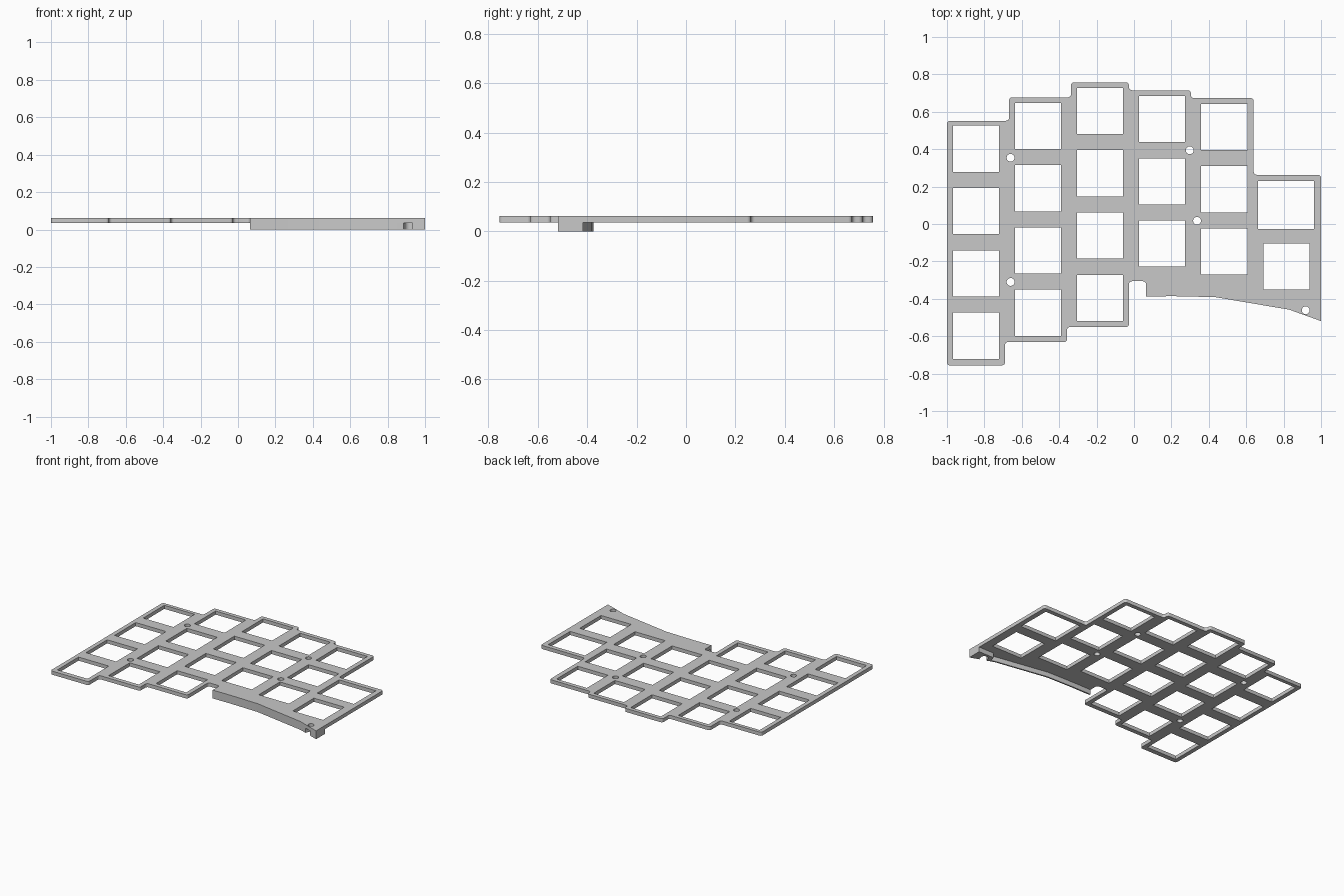
import bpy, bmesh, math
from mathutils import Vector

cube = bpy.data.objects.get("Cube")
if cube:
    bpy.data.objects.remove(cube, do_unlink=True)

grey = bpy.data.materials.new("plain grey")
grey.use_nodes = True
colour = (0.58, 0.58, 0.58, 1)
grey.diffuse_color = colour
grey.node_tree.nodes["Principled BSDF"].inputs["Base Color"].default_value = colour


def circle(x, y, r, start=0.0, sweep=math.tau, n=20):
    """Points along a circle or arc."""
    return [(x + r * math.cos(start + sweep * i / n),
             y + r * math.sin(start + sweep * i / n)) for i in range(n)]


def rectangle(x, y, w, h):
    return [(x + sx * w / 2, y + sy * h / 2)
            for sx, sy in ((-1, -1), (1, -1), (1, 1), (-1, 1))]


def round_corner(before, corner, after, radius, steps=4):
    """Replace a right-angled corner by a quarter circle."""
    a, p, b = Vector(before), Vector(corner), Vector(after)
    to_a = (a - p).normalized() * radius
    to_b = (b - p).normalized() * radius
    centre = p + to_a + to_b
    turns = [k / steps * math.pi / 2 for k in range(steps + 1)]
    return [tuple(centre - to_b * math.cos(t) - to_a * math.sin(t)) for t in turns]


def slab(name, loops, z0, z1):
    """Flat sheet from an outline and its holes, given a thickness."""
    curve = bpy.data.curves.new(name, 'CURVE')
    curve.dimensions = '2D'
    curve.fill_mode = 'BOTH'
    curve.extrude = (z1 - z0) / 2
    for loop in loops:
        spline = curve.splines.new('POLY')
        spline.points.add(len(loop) - 1)
        for point, (x, y) in zip(spline.points, loop):
            point.co = (x, y, 0, 1)
        spline.use_cyclic_u = True
    source = bpy.data.objects.new(name + " profile", curve)
    bpy.context.collection.objects.link(source)
    bpy.context.view_layer.update()
    graph = bpy.context.evaluated_depsgraph_get()
    mesh = bpy.data.meshes.new_from_object(source.evaluated_get(graph))
    bpy.data.objects.remove(source, do_unlink=True)
    bm = bmesh.new()
    bm.from_mesh(mesh)
    bmesh.ops.remove_doubles(bm, verts=bm.verts, dist=0.0002)
    bmesh.ops.translate(bm, verts=bm.verts, vec=(0, 0, (z0 + z1) / 2))
    bmesh.ops.recalc_face_normals(bm, faces=bm.faces)
    bm.to_mesh(mesh)
    bm.free()
    mesh.name = name
    mesh.materials.clear()
    mesh.materials.append(grey)
    obj = bpy.data.objects.new(name, mesh)
    bpy.context.collection.objects.link(obj)
    bpy.ops.object.select_all(action='DESELECT')
    obj.select_set(True)
    bpy.context.view_layer.objects.active = obj
    bpy.ops.object.shade_smooth_by_angle(angle=math.radians(35))


# Heights
UNDERSIDE, TOP = 0.035, 0.0615

# Plate outline: sharp along the front wall, rounded at the steps
corner = (1, -0.519)
front_edge = [(0.83, -0.458), (0.435, -0.391), (0.215, -0.386), (0.064, -0.387)]
stepped = [(0.064, -0.306), (-0.027, -0.306), (-0.027, -0.551), (-0.358, -0.551),
           (-0.358, -0.631), (-0.69, -0.631), (-0.69, -0.756), (-1, -0.756),
           (-1, 0.552), (-0.668, 0.552), (-0.668, 0.677), (-0.337, 0.677),
           (-0.337, 0.757), (-0.027, 0.757), (-0.027, 0.715), (0.304, 0.715),
           (0.304, 0.673), (0.64, 0.673), (0.64, 0.263), (1, 0.263)]
outline = [corner] + front_edge
for before, point, after in zip(front_edge[-1:] + stepped, stepped, stepped[1:] + [corner]):
    outline += round_corner(before, point, after, 0.016)

# Square key openings: column x, top centre y, number of rows
PITCH, KEY = 0.333, 0.247
columns = [(-0.845, 0.402, 4), (-0.513, 0.524, 4), (-0.182, 0.604, 4),
           (0.15, 0.561, 3), (0.482, 0.519, 3)]
holes = [rectangle(x, y - PITCH * row, KEY, KEY)
         for x, y, rows in columns for row in range(rows)]
holes.append(rectangle(0.813, 0.102, 0.3, 0.256))
holes.append(rectangle(0.815, -0.227, KEY, KEY))

# Round screw holes
screw = Vector((0.918, -0.461))
for x, y in [(-0.66, 0.354), (0.298, 0.394), (0.337, 0.017), (-0.66, -0.31), screw]:
    holes.append(circle(x, y, 0.021))

slab("key_plate", [outline] + holes, UNDERSIDE, TOP)

# Thin front wall with a corner block, slotted around the screw
slope = math.atan2(corner[1] - front_edge[0][1], corner[0] - front_edge[0][0])
along = Vector((math.cos(slope), math.sin(slope)))
outward = Vector((along.y, -along.x))
r, reach = 0.026, (Vector(corner) - screw).dot(outward)
slot = [tuple(screw - along * r + outward * reach)]
slot += circle(screw.x, screw.y, r, slope + math.pi, -math.pi, 12)
slot += [tuple(screw + along * r), tuple(screw + along * r + outward * reach)]
inner = [(1, -0.417), (0.875, -0.417), (0.865, -0.456)]
inner += [(x, y + 0.011) for x, y in front_edge]
slab("front_wall", [front_edge[::-1] + slot + [corner] + inner], 0, UNDERSIDE)
